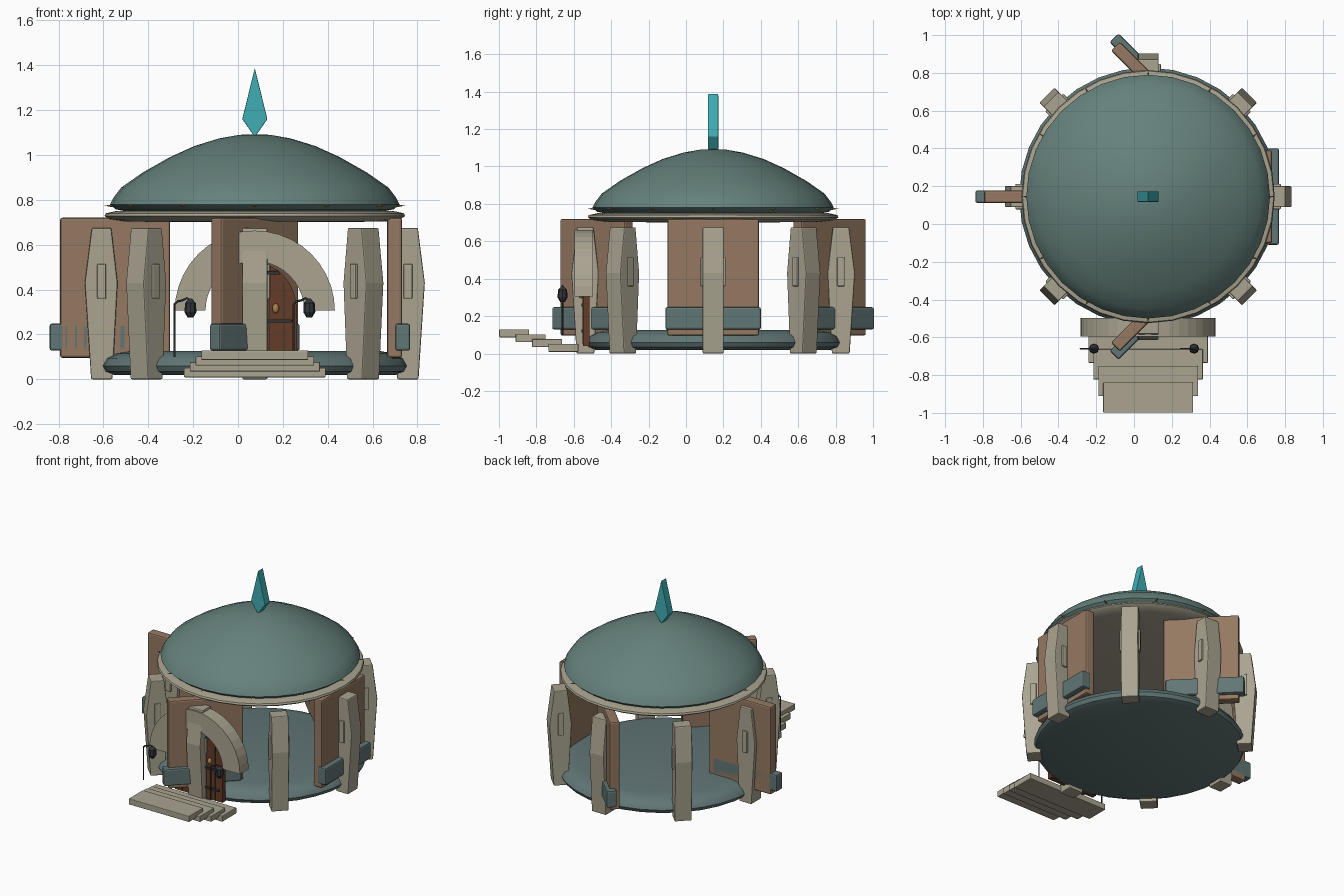
import bpy, bmesh, math
from mathutils import Matrix, Vector

if "Cube" in bpy.data.objects:
    bpy.data.objects.remove(bpy.data.objects["Cube"])

CX, CY = 0.075, 0.145   # building axis


def material(name, rgb):
    m = bpy.data.materials.new(name)
    m.diffuse_color = (*rgb, 1)
    m.use_nodes = True
    m.node_tree.nodes["Principled BSDF"].inputs["Base Color"].default_value = m.diffuse_color
    return m


STONE = material("stone", (0.40, 0.37, 0.28))
ROOF = material("roof_green", (0.13, 0.22, 0.20))
BASE = material("slate", (0.12, 0.18, 0.18))
WOOD = material("wood", (0.30, 0.19, 0.12))
DOOR = material("door_wood", (0.13, 0.045, 0.02))
IRON = material("iron", (0.03, 0.035, 0.04))
BRASS = material("brass", (0.40, 0.22, 0.07))
CRYSTAL = material("crystal", (0.05, 0.42, 0.46))


def finish(name, bm, mat, matrix=None, bevel=0, smooth=False):
    bmesh.ops.recalc_face_normals(bm, faces=bm.faces)
    me = bpy.data.meshes.new(name)
    bm.to_mesh(me)
    bm.free()
    me.materials.append(mat)
    ob = bpy.data.objects.new(name, me)
    bpy.context.collection.objects.link(ob)
    if matrix:
        ob.matrix_world = matrix
    if bevel:
        mod = ob.modifiers.new("bevel", "BEVEL")
        mod.width, mod.segments = bevel, 2
    if smooth:
        bpy.ops.object.select_all(action="DESELECT")
        ob.select_set(True)
        bpy.context.view_layer.objects.active = ob
        bpy.ops.object.shade_smooth_by_angle(angle=math.radians(35))
    return ob


def box(name, size, loc, mat, matrix=None, bevel=0):
    bm = bmesh.new()
    bmesh.ops.create_cube(bm, size=1, matrix=Matrix.Translation(loc) @ Matrix.Diagonal((*size, 1)))
    return finish(name, bm, mat, matrix, bevel)


def prism(name, pts, y0, y1, mat, matrix=None, bevel=0):
    """Extrude an x-z outline from y0 to y1."""
    bm = bmesh.new()
    f = bm.faces.new([bm.verts.new((x, y0, z)) for x, z in pts])
    ext = bmesh.ops.extrude_face_region(bm, geom=[f])
    bmesh.ops.translate(bm, vec=(0, y1 - y0, 0),
                        verts=[v for v in ext["geom"] if isinstance(v, bmesh.types.BMVert)])
    return finish(name, bm, mat, matrix, bevel)


def lathe(name, profile, mat, steps=32):
    bm = bmesh.new()
    vs = [bm.verts.new((r, 0, z)) for r, z in profile]
    es = [bm.edges.new(p) for p in zip(vs, vs[1:])]
    bmesh.ops.spin(bm, geom=vs + es, cent=(0, 0, 0), axis=(0, 0, 1), angle=math.tau, steps=steps)
    bmesh.ops.remove_doubles(bm, verts=bm.verts, dist=1e-4)
    return finish(name, bm, mat, Matrix.Translation((CX, CY, 0)), smooth=True)


def around(angle):
    return Matrix.Translation((CX, CY, 0)) @ Matrix.Rotation(angle, 4, "Z")


def arc(cx, cz, rx, rz, n=16):
    return [(cx + rx * math.cos(math.pi * i / n), cz + rz * math.sin(math.pi * i / n))
            for i in range(n + 1)]


# Floor, eave disc and dome roof
lathe("floor_base", [(0, .02), (.63, .02), (.67, .035), (.683, .06), (.665, .092), (.62, .115),
                     (.56, .126), (0, .128)], BASE)
lathe("eave_disc", [(0, .70), (.58, .703), (.65, .714), (.67, .728), (.665, .74), (.62, .75),
                    (0, .752)], STONE)
lathe("dome_roof", [(0, .75), (.58, .75), (.62, .758), (.645, .78), (.63, .81), (.596, .855),
                    (.5, .922), (.38, .99), (.27, 1.04), (.16, 1.074), (.07, 1.09), (0, 1.093)], ROOF)

# Roof crystal
prism("roof_crystal", [(0, 1.08), (.056, 1.16), (0, 1.388), (-.056, 1.16)], -.028, .028, CRYSTAL,
      Matrix.Translation((CX, CY, 0)), bevel=.003)

# Spikes on the roof edge
for i in range(12):
    bm = bmesh.new()
    bmesh.ops.create_cone(bm, segments=8, radius1=.011, radius2=0, depth=.06, cap_ends=True,
                          matrix=Matrix.Translation((.64, 0, .774)) @ Matrix.Rotation(math.pi / 2, 4, "Y"))
    finish("roof_spike", bm, BRASS, around(i * math.tau / 12))

# Eight tapered pillars with side plates
for i in range(8):
    m = around(i * math.tau / 8)
    prism("pillar", [(.635, 0), (.73, 0), (.758, .43), (.727, .675), (.64, .675), (.612, .43)],
          -.056, .056, STONE, m, bevel=.006)
    box("pillar_plate", (.04, .135, .155), (.683, 0, .437), STONE, m, bevel=.006)

# Four wall panels, each turned by half its position angle, with slate footings
for i in range(4):
    a = i * math.pi / 2
    turn = Matrix.Rotation(a / 2, 4, "Z")
    for name, r, size, z, mat in (("wall_panel", .623, (.066, .49, .625), .408, WOOD),
                                  ("wall_footing", .66, (.066, .51, .12), .188, BASE)):
        pos = Vector((CX + r * math.cos(a), CY + r * math.sin(a), z))
        box(name, size, (0, 0, 0), mat, Matrix.Translation(pos) @ turn, bevel=.01)

# Door arch
prism("door_arch", arc(CX, .306, .357, .357, 20) + arc(CX, .306, .22, .22, 20)[::-1], -.595, -.497, STONE)

# Door with planks, iron bands and knob
prism("door", [(CX - .187, .04), (CX + .187, .04)] + arc(CX, .31, .187, .21), -.55, -.515, DOOR)
for k in range(-2, 3):
    box("door_groove", (.004, .006, .38), (CX + k * .065, -.55, .24), IRON)
for z, w in ((.475, .22), (.26, .33), (.12, .33)):
    box("door_band", (w, .014, .015), (CX, -.553, z), IRON, bevel=.003)
bm = bmesh.new()
bmesh.ops.create_uvsphere(bm, u_segments=12, v_segments=8, radius=1,
                          matrix=Matrix.Translation((.168, -.56, .316)) @ Matrix.Diagonal((.015, .015, .022, 1)))
finish("door_knob", bm, BRASS, smooth=True)

# Steps, rising away from the building
for i in range(4):
    box("step", (.632 - .052 * i, .16, .042), (CX, -.655 - .088 * i, .03 + .026 * i), STONE, bevel=.004)

# Lantern poles: bent iron rod with a hanging lantern
for x in (-.283, .247):
    cu = bpy.data.curves.new("lantern_pole", "CURVE")
    cu.dimensions = "3D"
    cu.bevel_depth = .005
    cu.bevel_resolution = 1
    sp = cu.splines.new("POLY")
    path = [(0, .1), (0, .335), (.015, .348), (.035, .352), (.055, .362), (.07, .35)]
    sp.points.add(len(path) - 1)
    for p, (dx, z) in zip(sp.points, path):
        p.co = (x + dx, -.66, z, 1)
    cu.materials.append(IRON)
    bpy.context.collection.objects.link(bpy.data.objects.new("lantern_pole", cu))
    bm = bmesh.new()
    for r1, r2, z0, z1 in ((.012, .027, .275, .3), (.027, .024, .3, .34), (.024, .006, .34, .36)):
        bmesh.ops.create_cone(bm, segments=8, radius1=r1, radius2=r2, depth=z1 - z0, cap_ends=True,
                              matrix=Matrix.Translation((x + .071, -.66, (z0 + z1) / 2)))
    finish("lantern", bm, IRON)
